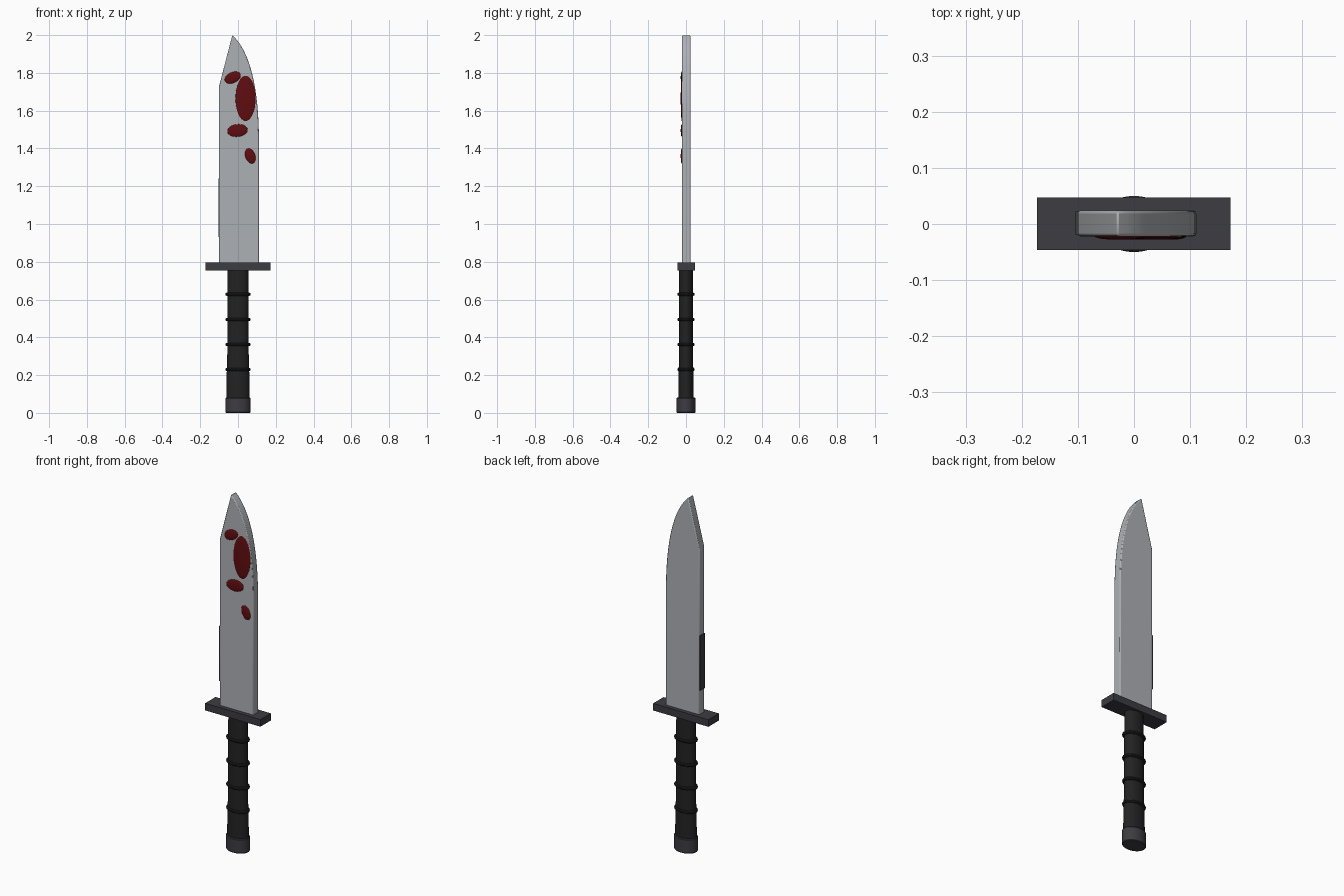
import bpy, bmesh, math
from mathutils import Matrix, Vector

if "Cube" in bpy.data.objects:
    bpy.data.objects.remove(bpy.data.objects["Cube"])


def material(name, color):
    m = bpy.data.materials.new(name)
    m.diffuse_color = (*color, 1)
    m.use_nodes = True
    m.node_tree.nodes["Principled BSDF"].inputs["Base Color"].default_value = m.diffuse_color
    return m


steel = material("steel grey", (0.42, 0.44, 0.46))
dark = material("dark metal", (0.045, 0.045, 0.055))
rubber = material("black grip", (0.016, 0.016, 0.017))
red = material("dark red", (0.115, 0.004, 0.005))


def add_object(name, bm, mat, smooth=True):
    bmesh.ops.recalc_face_normals(bm, faces=bm.faces)
    mesh = bpy.data.meshes.new(name)
    bm.to_mesh(mesh)
    bm.free()
    mesh.materials.append(mat)
    ob = bpy.data.objects.new(name, mesh)
    bpy.context.collection.objects.link(ob)
    if smooth:
        bpy.ops.object.select_all(action='DESELECT')
        ob.select_set(True)
        bpy.context.view_layer.objects.active = ob
        bpy.ops.object.shade_smooth_by_angle(angle=math.radians(35))
    return ob


def box(name, lo, hi, mat):
    lo, hi = Vector(lo), Vector(hi)
    bm = bmesh.new()
    bmesh.ops.create_cube(bm, size=1, matrix=Matrix.Translation((lo + hi) / 2)
                          @ Matrix.Diagonal((*(hi - lo), 1)))
    return add_object(name, bm, mat, False)


def lathe(name, profile, mat, closed=False, n=40):
    """Stack of ellipses, each given as (x radius, y radius, z)."""
    bm = bmesh.new()
    rings = [[bm.verts.new((rx * math.cos(2 * math.pi * i / n),
                            ry * math.sin(2 * math.pi * i / n), z))
              for i in range(n)] for rx, ry, z in profile]
    pairs = list(zip(rings, rings[1:]))
    if closed:
        pairs.append((rings[-1], rings[0]))
    else:
        bm.faces.new(rings[0])
        bm.faces.new(rings[-1])
    for a, b in pairs:
        for i in range(n):
            j = (i + 1) % n
            bm.faces.new((a[i], a[j], b[j], b[i]))
    return add_object(name, bm, mat)


# Blade: clipped spine on the left, curved belly on the right
outline = [(-0.10, 0.78), (0.111, 0.78)]
p0, p1, p2 = Vector((0.111, 1.43)), Vector((0.111, 1.87)), Vector((-0.03, 2.0))
for k in range(17):
    t = k / 16
    outline.append(tuple(p0 * (1 - t) ** 2 + p1 * 2 * t * (1 - t) + p2 * t * t))
outline.append((-0.10, 1.73))
bm = bmesh.new()
face = bm.faces.new([bm.verts.new((x, -0.022, z)) for x, z in outline])
side = bmesh.ops.extrude_face_region(bm, geom=[face])
bmesh.ops.translate(bm, vec=(0, 0.046, 0),
                    verts=[g for g in side["geom"] if isinstance(g, bmesh.types.BMVert)])
blade = add_object("blade", bm, steel)
bev = blade.modifiers.new("edge bevel", 'BEVEL')
bev.width, bev.segments, bev.limit_method = 0.005, 2, 'ANGLE'
bev.angle_limit = math.radians(60)

# Dark insert along the spine
box("spine_insert", (-0.104, -0.020, 0.93), (-0.098, 0.022, 1.24), dark)

# Guard, grip and pommel
box("guard", (-0.173, -0.046, 0.755), (0.172, 0.047, 0.795), dark)
lathe("grip", [(0.062, 0.041, 0.07), (0.060, 0.039, 0.20),
               (0.056, 0.037, 0.34), (0.055, 0.037, 0.76)], rubber)
lathe("pommel", [(0.063, 0.047, 0), (0.066, 0.050, 0.004),
                 (0.066, 0.050, 0.077), (0.063, 0.047, 0.081)], dark)

# Raised grip rings
for i, z in enumerate((0.23, 0.362, 0.495, 0.628)):
    tube = [(0.058 + 0.009 * math.cos(a), 0.037 + 0.009 * math.sin(a + math.pi / 2),
             z + 0.009 * math.sin(a)) for a in (2 * math.pi * k / 10 for k in range(10))]
    lathe(f"grip_ring_{i + 1}", tube, rubber, closed=True)

# Thin red spots on the front of the blade: x, z, half width, half height, tilt
spots = [(0.04, 1.665, 0.053, 0.12, 0), (-0.028, 1.775, 0.045, 0.028, 25),
         (-0.003, 1.495, 0.054, 0.033, 6), (0.065, 1.36, 0.026, 0.041, 20)]
for i, (x, z, rx, rz, tilt) in enumerate(spots):
    bm = bmesh.new()
    turn = -tilt if rx > rz else -tilt * -1 * -1
    if rx < rz:
        turn = -tilt
    bmesh.ops.create_uvsphere(
        bm, u_segments=32, v_segments=12, radius=1,
        matrix=Matrix.Translation((x, -0.022, z))
        @ Matrix.Rotation(math.radians(turn), 4, 'Y')
        @ Matrix.Diagonal((rx, 0.006, rz, 1))
        @ Matrix.Rotation(math.pi / 2, 4, 'X'))
    add_object(f"red_spot_{i + 1}", bm, red)
